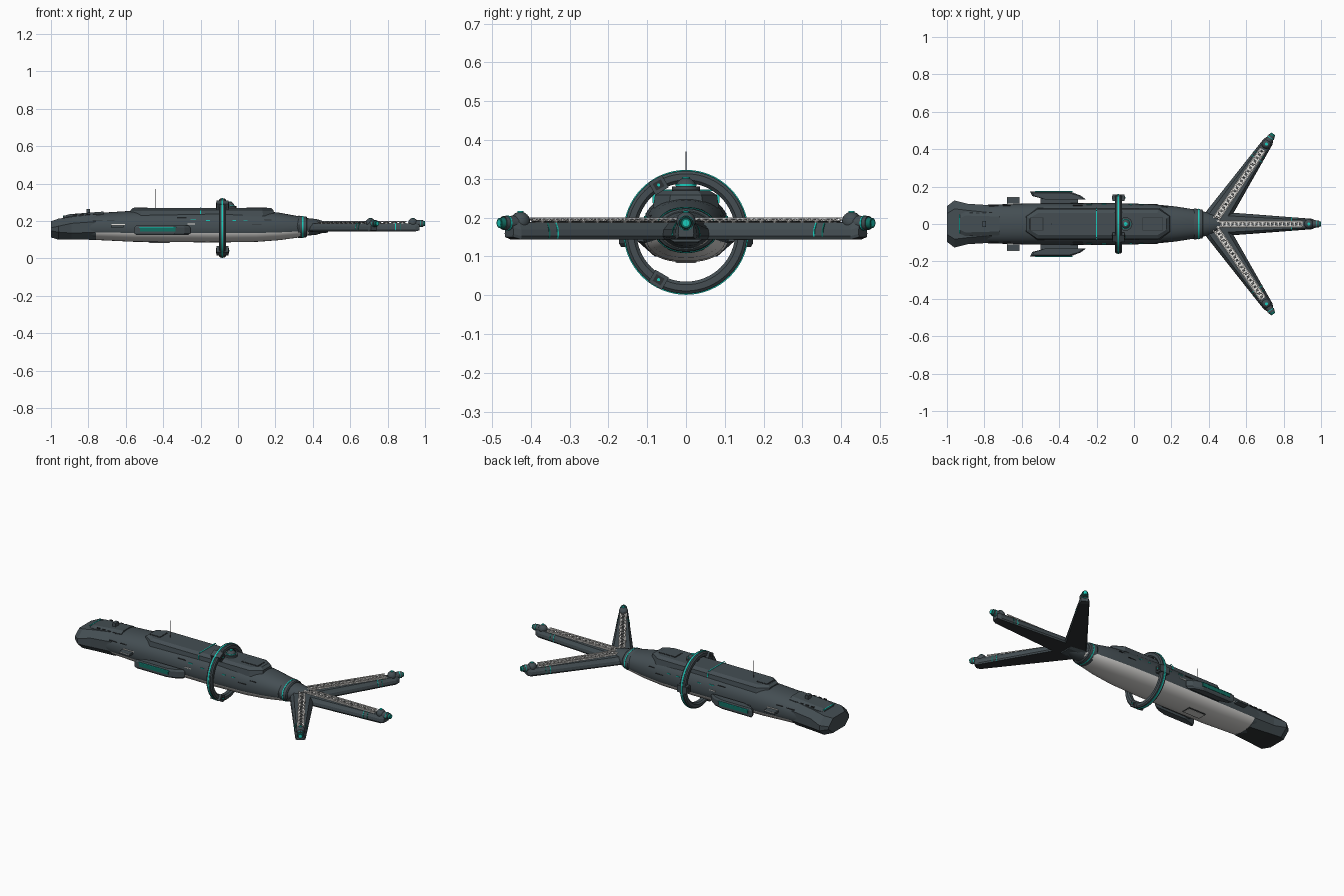
import bpy, bmesh, math
from math import sin, cos, pi, radians
from mathutils import Matrix, Vector

if "Cube" in bpy.data.objects:
    bpy.data.objects.remove(bpy.data.objects["Cube"])


def mat(name, r, g, b):
    m = bpy.data.materials.new(name)
    m.diffuse_color = (r, g, b, 1)
    m.use_nodes = True
    m.node_tree.nodes["Principled BSDF"].inputs["Base Color"].default_value = m.diffuse_color
    return m


HULL = mat("slate_hull", 0.058, 0.076, 0.086)
DARK = mat("dark_metal", 0.026, 0.031, 0.034)
BELLY = mat("pale_belly", 0.68, 0.67, 0.65)
TRUSS = mat("light_truss", 0.78, 0.76, 0.73)
TEAL = mat("bright_teal", 0.01, 0.60, 0.50)
DEEP = mat("deep_teal", 0.006, 0.16, 0.125)


def finish(bm, name, mats, m=None, smooth=None):
    bmesh.ops.recalc_face_normals(bm, faces=bm.faces)
    me = bpy.data.meshes.new(name)
    bm.to_mesh(me)
    bm.free()
    for k in (mats if isinstance(mats, list) else [mats]):
        me.materials.append(k)
    ob = bpy.data.objects.new(name, me)
    bpy.context.collection.objects.link(ob)
    if m:
        ob.matrix_world = m
    if smooth:
        bpy.context.view_layer.objects.active = ob
        ob.select_set(True)
        bpy.ops.object.shade_smooth_by_angle(angle=radians(smooth))
        ob.select_set(False)
    return ob


def loft(name, rings, mats, m=None, smooth=None, rule=None, closed=False):
    """Skin a list of equal-length point rings; closed joins last to first."""
    bm = bmesh.new()
    vs = [[bm.verts.new(p) for p in r] for r in rings]
    n = len(rings[0])
    for i in range(len(vs) if closed else len(vs) - 1):
        a, b = vs[i], vs[(i + 1) % len(vs)]
        for j in range(n):
            f = bm.faces.new((a[j], a[(j + 1) % n], b[(j + 1) % n], b[j]))
            if rule:
                f.material_index = rule(i, j)
    if not closed:
        bm.faces.new(vs[0])
        bm.faces.new(vs[-1])
    return finish(bm, name, mats, m, smooth)


def box(name, c, s, mt, m=None, rot=None):
    bm = bmesh.new()
    t = Matrix.Translation(c) @ (rot or Matrix()) @ Matrix.Diagonal((*s, 1))
    bmesh.ops.create_cube(bm, size=1, matrix=t)
    return finish(bm, name, mt, m)


def cyl(name, a, b, r, mt, m=None, r2=None, seg=16):
    a, b = Vector(a), Vector(b)
    t = Matrix.Translation((a + b) / 2) @ (b - a).to_track_quat('Z', 'Y').to_matrix().to_4x4()
    bm = bmesh.new()
    bmesh.ops.create_cone(bm, cap_ends=True, segments=seg, radius1=r, radius2=r if r2 is None else r2,
                          depth=(b - a).length, matrix=t)
    return finish(bm, name, mt, m, 40)


def ball(name, c, r, mt, m=None):
    bm = bmesh.new()
    bmesh.ops.create_uvsphere(bm, u_segments=20, v_segments=12, radius=r, matrix=Matrix.Translation(c))
    return finish(bm, name, mt, m, 40)


def chamfer(x, w, zb, zt, cy, cz):
    """Eight-sided chamfered rectangle across x."""
    return [(x, w, zb + cz), (x, w, zt - cz), (x, w - cy, zt), (x, cy - w, zt),
            (x, -w, zt - cz), (x, -w, zb + cz), (x, cy - w, zb), (x, w - cy, zb)]


# Main hull: rounded loft with a pale belly
SEC = [(-.93, .095, .105, .215), (-.76, .104, .098, .242), (-.55, .110, .088, .255), (-.1, .112, .085, .262),
       (.1, .106, .088, .256), (.22, .094, .097, .244), (.33, .077, .112, .224), (.38, .06, .125, .21)]
MID, N = .163, 40


def hull_pt(x, a, grow=0.0):
    for s, t in zip(SEC, SEC[1:]):
        if x <= t[0]:
            break
    k = (x - s[0]) / (t[0] - s[0])
    w, zb, zt = (s[i] + (t[i] - s[i]) * k for i in (1, 2, 3))
    c, sn = cos(a), sin(a)
    pw = lambda v: math.copysign(abs(v) ** .85, v)
    return (x, (w + grow) * pw(c), MID + ((zt - MID if sn > 0 else MID - zb) + grow) * pw(sn))


loft("main_hull", [[hull_pt(s[0], 2 * pi * j / N) for j in range(N)] for s in SEC], [HULL, BELLY], smooth=35,
     rule=lambda i, j: int(i > 0 and sin(2 * pi * (j + .5) / N) < -.35))

# Hammerhead nose block
loft("nose_block", [chamfer(-1, .095, .112, .198, .04, .035), chamfer(-.96, .126, .1, .212, .045, .04),
                    chamfer(-.89, .108, .1, .222, .035, .035), chamfer(-.76, .1, .099, .236, .04, .04)],
     [HULL, DARK], rule=lambda i, j: int(j == 6))
loft("nose_cabin", [chamfer(-.935, .05, .2, .226, .02, .01), chamfer(-.9, .065, .2, .236, .02, .012),
                    chamfer(-.72, .06, .2, .25, .02, .012)], HULL)
box("nose_sensor_post", (-.8, 0, .25), (.02, .03, .03), HULL)
for s in (1, -1):
    box("nose_light", (-.933, s * .025, .2265), (.006, .05, .004), TEAL)
    for k in range(4):
        box("nose_window", (-.87 + k * .035, s * .0595, .232), (.018, .006, .008), DARK)

# Dorsal deck: stretched octagon with sloped sides


def octagon(z, x0, x1, w, cx, cy):
    return [(x0, w - cy, z), (x0 + cx, w, z), (x1 - cx, w, z), (x1, w - cy, z),
            (x1, cy - w, z), (x1 - cx, -w, z), (x0 + cx, -w, z), (x0, cy - w, z)]


loft("dorsal_deck", [octagon(.225, -.58, .195, .085, .06, .04), octagon(.258, -.575, .19, .08, .06, .04),
                     octagon(.27, -.56, .175, .06, .05, .03)], HULL)
for n, x, w in (("fore", -.52, .07), ("aft", .1, .11)):
    box(n + "_deck_hatch_rim", (x, 0, .270), (w, .07, .003), DARK)
    box(n + "_deck_hatch", (x, 0, .271), (w - .006, .064, .004), HULL)
box("deck_light_line", (-.2, 0, .2705), (.006, .15, .003), TEAL)
for s in (1, -1):
    box("deck_side_light", (-.2, s * .082, .248), (.006, .008, .022), TEAL)
cyl("antenna", (-.443, 0, .26), (-.443, 0, .37), .0016, DARK, seg=8)
cyl("dome_base", (-.045, 0, .265), (-.045, 0, .28), .036, HULL)
ball("dome", (-.045, 0, .276), .027, HULL)
cyl("dome_light_ring", (-.045, 0, .282), (-.045, 0, .286), .0275, TEAL)
cyl("dome_cap", (-.045, 0, .298), (-.045, 0, .304), .01, TEAL)

# Belly hatch
box("belly_hatch_rim", (-.42, 0, .0865), (.115, .055, .005), DARK)
box("belly_hatch", (-.42, 0, .0855), (.108, .048, .005), BELLY)

# Hull side dashes, alternate teal, pale and dark
for s in (0, 1):
    for x, deg, ln, mt in ((-.64, 9, .07, TRUSS), (-.24, 25, .03, TEAL), (-.16, 20, .02, TEAL), (-.02, 20, .02, TEAL),
                           (.04, 20, .02, TEAL), (-.25, 9, .04, TRUSS), (.1, 9, .05, DARK), (-.75, 25, .05, DARK),
                           (-.68, 25, .04, DARK), (.16, 25, .04, DARK), (-.3, 30, .05, DARK)):
        a = radians(deg)
        p = hull_pt(x, a)
        box("hull_dash", (x, p[1] * (1 - 2 * s), p[2]), (ln, .005, .004), mt)

# Orbital ring around the hull, with three clamps
RX, RZ = -.083, .162


def ring(name, prof, mt, seg=64):
    loft(name, [[(RX + x, r * cos(2 * pi * i / seg), RZ + r * sin(2 * pi * i / seg)) for x, r in prof]
                for i in range(seg)], mt, smooth=30, closed=True)


ring("ring_body", [(-.018, .135), (-.01, .127), (.01, .127), (.018, .135), (.018, .151), (.012, .158),
                   (-.012, .158), (-.018, .151)], HULL)
ring("ring_light_band", [(-.004, .155), (.004, .155), (.004, .161), (-.004, .161)], TEAL)
for k in range(3):
    m = Matrix.Translation((RX, 0, RZ)) @ Matrix.Rotation(2 * pi * k / 3, 4, 'X')
    box("ring_clamp", (0, .141, 0), (.062, .036, .04), HULL, m)
    box("ring_clamp_plate", (0, .141, 0), (.068, .02, .024), DARK, m)
    cyl("ring_clamp_light", (.03, .141, 0), (.037, .141, 0), .004, TEAL, m)

# Side pods and radiator plates
for s in (1, -1):
    def pod(z, e):
        return [(x, s * y, z) for x, y in ((-.555 + e, .173 - e * .5), (-.34 - e, .173 - e * .5), (-.285 - e, .152),
                                           (-.255 - e, .13), (-.47, .13), (-.545 + e, .15))]
    loft("side_pod", [pod(.124, .012), pod(.134, 0), pod(.165, 0), pod(.176, .012)], HULL)
    box("side_pod_panel", (-.43, s * .1725, .156), (.19, .005, .024), DEEP)
    box("side_pod_light", (-.43, s * .173, .166), (.2, .005, .0025), TEAL)
    box("side_pod_mount", (-.4, s * .12, .15), (.2, .04, .022), HULL)
    box("radiator_plate", (-.645, s * .12, .172), (.068, .044, .012), HULL)
    box("radiator_edge", (-.645, s * .142, .176), (.068, .003, .003), TRUSS)

# Tail collar and hub


def disc(x, r, rz):
    return [(x, r * cos(2 * pi * j / 24), .168 + rz * sin(2 * pi * j / 24)) for j in range(24)]


loft("tail_collar", [disc(.315, .078, .056), disc(.325, .083, .06), disc(.365, .077, .055), disc(.37, .07, .05)],
     HULL, smooth=30)
loft("tail_collar_light", [disc(.343, .082, .0595), disc(.349, .081, .0585)], TEAL, smooth=30)
loft("tail_hub", [disc(.36, .07, .048), disc(.42, .055, .042), disc(.46, .03, .03)], HULL, smooth=30)
loft("tail_hub_keel", [chamfer(.34, .06, .132, .17, .02, .01), chamfer(.48, .05, .137, .17, .02, .01)], HULL)

# Three tail arms, each with a truss on top and a lit tip
for name, ang in (("centre", 0), ("left", 56), ("right", -56)):
    m = Matrix.Translation((.42, 0, 0)) @ Matrix.Rotation(radians(ang), 4, 'Z')

    def arm(x, w, zb=.144, zt=.187):
        return [(x, w, zb + .008), (x, w * .95, zb + .025), (x, w * .7, zt), (x, -w * .7, zt),
                (x, -w * .95, zb + .025), (x, -w, zb + .008), (x, -w * .9, zb), (x, w * .9, zb)]
    loft(name + "_arm", [arm(-.02, .068), arm(.06, .064), arm(.53, .028), arm(.55, .02, .15, .183)],
         [HULL, DARK], m, rule=lambda i, j: int(j == 6))
    for x0, mt in ((.42, TEAL), (.445, DEEP)):
        k = .064 - (x0 - .06) * .0766
        loft(name + "_arm_light", [arm(x0, k + .001, .146, .188), arm(x0 + .004, k + .0007, .146, .188)], mt, m)
    # truss: pale bed, rails, zigzag bars and dark centre gaps
    box(name + "_truss_bed", (.245, 0, .1875), (.47, .038, .003), TRUSS, m)
    for s in (1, -1):
        box(name + "_truss_rail", (.245, s * .016, .198), (.47, .006, .004), TRUSS, m)
    steps = 22
    for k in range(steps):
        x0 = .01 + k * .47 / steps
        x1 = x0 + .47 / steps
        y, z = (.016, .19) if k % 2 else (-.016, .198)
        cyl(name + "_truss_brace", (x0, y, .197), (x1, -y, .197), .0025, TRUSS, m, seg=6)
        box(name + "_truss_gap", ((x0 + x1) / 2, 0, .1895), (.012, .014, .003), DARK, m)
        for s in (1, -1):
            cyl(name + "_truss_web", (x0, s * .017, z), (x1, s * .017, .388 - z), .0025, TRUSS, m, seg=6)
    # tip pod
    ball(name + "_tip_knuckle", (.515, 0, .19), .025, HULL, m)
    cyl(name + "_tip_barrel", (.5, 0, .186), (.568, 0, .186), .02, HULL, m, .018)
    cyl(name + "_tip_band", (.553, 0, .186), (.557, 0, .186), .0198, TEAL, m)
    cyl(name + "_tip_lamp", (.565, 0, .186), (.58, 0, .186), .016, DEEP, m, .013)
    cyl(name + "_tip_lens", (.579, 0, .186), (.581, 0, .186), .008, TEAL, m)
    cyl(name + "_tip_cap", (.515, 0, .212), (.515, 0, .2165), .008, TEAL, m)
